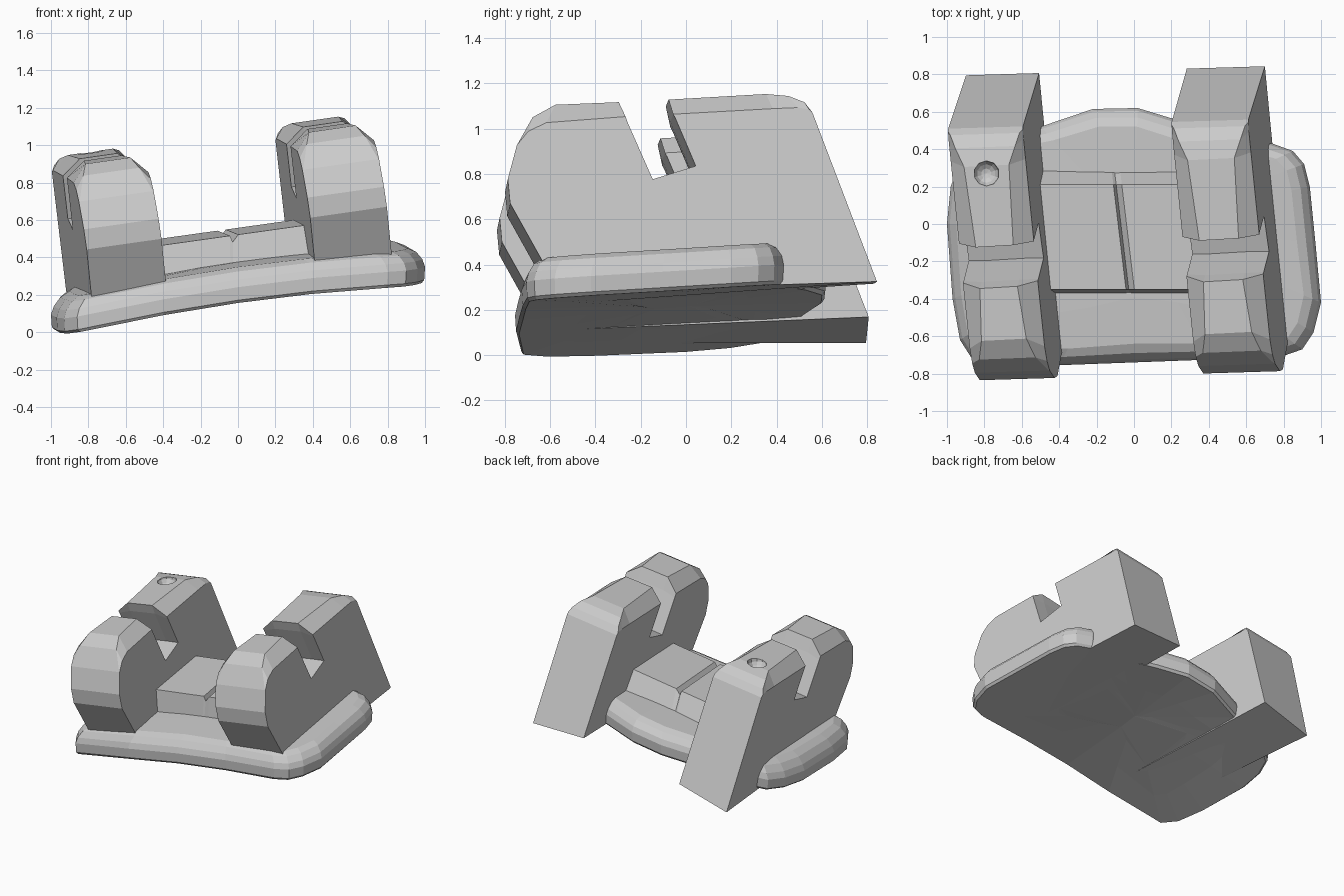
import bpy, bmesh
from mathutils import Vector, Matrix

if "Cube" in bpy.data.objects:
    bpy.data.objects.remove(bpy.data.objects["Cube"])


def tilt(x, y, z):
    """The whole part sits tilted: higher to the right and to the back."""
    return Vector((x, y, z + 0.14 * x + 0.065 * y))


def dome(x, y):
    """Gentle arch of the plate across x, stronger towards the back."""
    return (0.04 + 0.015 * (y + 0.7)) * (1 - 1.3 * x * x)


def finish(name, bm):
    bmesh.ops.recalc_face_normals(bm, faces=bm.faces[:])
    me = bpy.data.meshes.new(name)
    bm.to_mesh(me)
    bm.free()
    ob = bpy.data.objects.new(name, me)
    bpy.context.collection.objects.link(ob)
    return ob


def skin(name, rings):
    """Join equal-length closed rings of points into a capped solid."""
    bm = bmesh.new()
    vs = [[bm.verts.new(p) for p in r] for r in rings]
    n = len(rings[0])
    for a, b in zip(vs, vs[1:]):
        for i in range(n):
            j = (i + 1) % n
            bm.faces.new((a[i], a[j], b[j], b[i]))
    caps = [bm.faces.new(vs[0]), bm.faces.new(vs[-1])]
    bm.normal_update()
    bmesh.ops.triangulate(bm, faces=caps, ngon_method='EAR_CLIP')
    return finish(name, bm)


# Base plate: rounded outline with a soft upper rim
outline = [(-.98, .2), (-1, 0), (-.97, -.4), (-.93, -.62), (-.86, -.73), (-.4, -.755),
           (0, -.74), (.4, -.725), (.8, -.705), (.9, -.67), (.96, -.58), (1, -.42),
           (.97, -.1), (.94, .2), (.91, .32), (.85, .39), (.74, .43), (.5, .46), (.25, .55),
           (.02, .62), (-.22, .615), (-.5, .52), (-.8, .44), (-.93, .34)]
layers = [(.6, .164), (.3, .164), (.02, .164), (.005, .18), (0, .25), (.015, .29),
          (.05, .33), (.1, .35), (.35, .355), (.6, .355)]


def plate_ring(inset, z):
    ring = []
    for x, y in outline:
        p = Vector((x, y))
        p *= max(0.03, 1 - inset / p.length)
        ring.append(tilt(p.x, p.y, z + dome(p.x, p.y)))
    return ring


skin("base_plate", [plate_ring(i, z) for i, z in layers])

# Tie wings: slotted side profile, chamfered along both upper edges
core = [(.82, .172), (.535, .95), (.5, 1.0), (.43, 1.035), (.33, 1.055), (-.1, 1.055),
        (-.08, .985), (.02, .735), (-.17, .685), (-.285, .96), (-.32, 1.055),
        (-.6, 1.055), (-.7, 1.0), (-.77, .87), (-.81, .72), (-.8, .61),
        (-.63, .29), (-.6, .2)]
side = list(core)
for i, p in {2: (.52, .965), 3: (.47, .975), 4: (.36, .976), 5: (-.08, .974),
             6: (-.07, .955), 9: (-.28, .945), 10: (-.29, .974), 11: (-.64, .965),
             12: (-.72, .93)}.items():
    side[i] = p
# how far the flat top is set in from the sides, point by point
inset = [.1] * len(core)
for i, v in {1: .004, 2: .015, 3: .04, 4: .08, 11: .08, 12: .05}.items():
    inset[i] = v
for i in (0, 13, 14, 15, 16, 17):
    inset[i] = .004


def wing(name, x0, x1, drop0, drop1):
    """drop0/drop1 shift the rear bottom corner on the left and right side."""
    rings = []
    for x, sgn, prof in ((x0, 0, side), (x0, 1, core), (x1, -1, core), (x1, 0, side)):
        ring = []
        for i, (y, z) in enumerate(prof):
            if i == 0:
                z += drop0 if x == x0 else drop1
            xx = x + sgn * inset[i] - .15 * (z - .25) - .1 * y
            ring.append(tilt(xx, y + .03 * x, z))
        rings.append(ring)
    return skin(name, rings)


left_wing = wing("left_wing", -.835, -.435, -.045, .015)
wing("right_wing", .36, .77, .05, 0)

# Saddle between the wings, with a V groove across its top
block = [(-.38, .3), (-.35, .545), (.21, .545), (.29, .38), (.29, .3)]
groove = [(y, z - .035 if z > .5 else z) for y, z in block]
skin("saddle", [[tilt(x - .12 * y, y, z) for y, z in prof] for x, prof in
                ((-.6, block), (-.085, block), (-.07, groove), (-.04, block), (.5, block))])

# Round dimple in the back of the left wing
bm = bmesh.new()
bmesh.ops.create_uvsphere(bm, u_segments=10, v_segments=8, radius=.07,
                          matrix=Matrix.Translation(tilt(-.79, .27, 1.065)))
cutter = finish("dimple_cutter", bm)
cutter.hide_render = True
cutter.hide_viewport = True
mod = left_wing.modifiers.new("dimple", 'BOOLEAN')
mod.operation = 'DIFFERENCE'
mod.solver = 'EXACT'
mod.object = cutter
